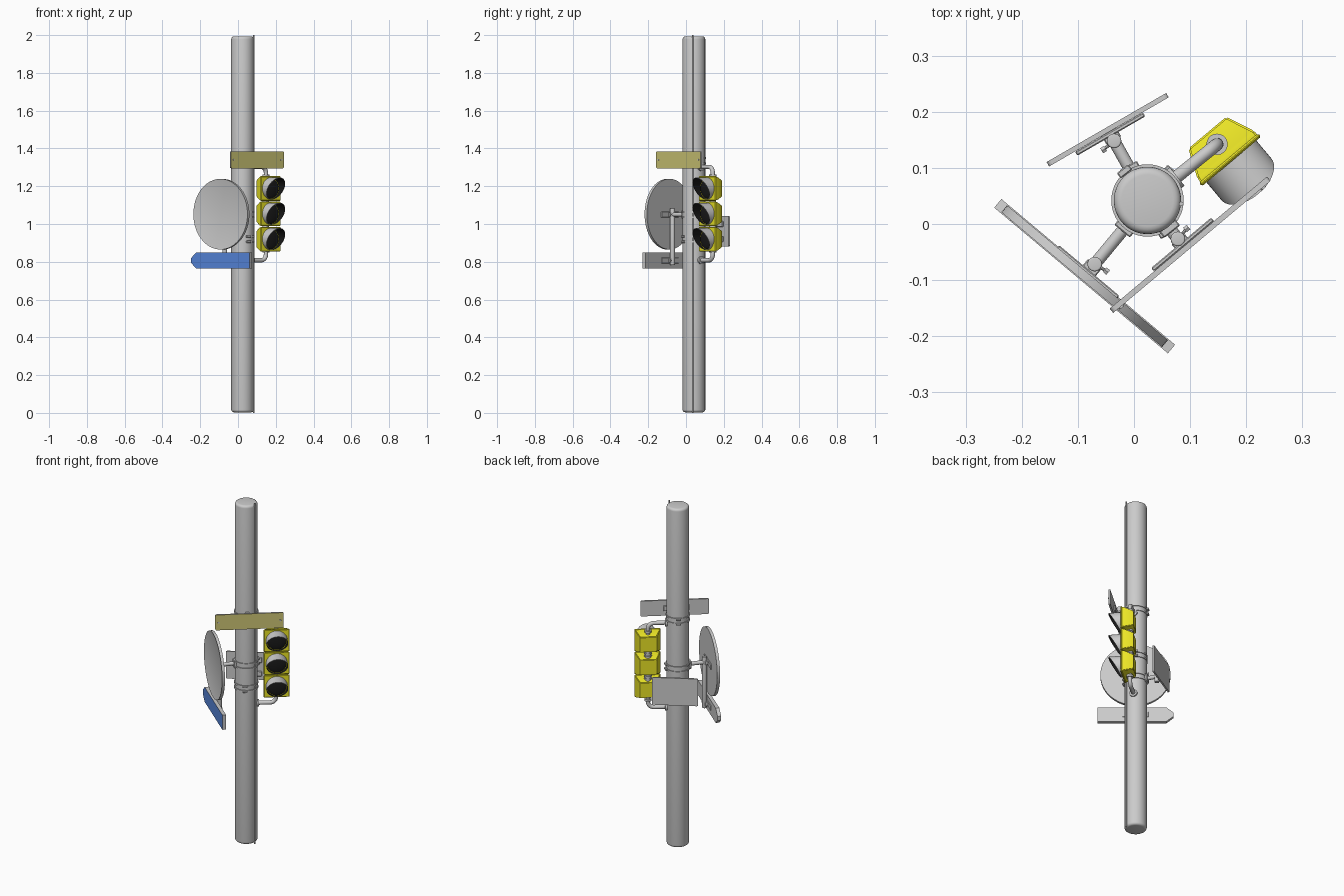
import bpy, bmesh
from math import sin, cos, pi, radians
from mathutils import Matrix, Vector

if "Cube" in bpy.data.objects:
    bpy.data.objects.remove(bpy.data.objects["Cube"])

POLE = Vector((0.024, 0.042, 0))


def material(name, color):
    m = bpy.data.materials.new(name)
    m.diffuse_color = (*color, 1)
    m.use_nodes = True
    m.node_tree.nodes["Principled BSDF"].inputs["Base Color"].default_value = m.diffuse_color
    return m


YELLOW = material("signal_yellow", (0.85, 0.80, 0.02))
OLIVE = material("sign_yellow", (0.62, 0.57, 0.18))
BLUE = material("sign_blue", (0.10, 0.25, 0.75))
BLACK = material("lens_black", (0.01, 0.01, 0.01))


def frame(x, y, degrees):
    """Local frame: x along the panel, -y is the facing direction."""
    return Matrix.Translation((x, y, 0)) @ Matrix.Rotation(radians(degrees), 4, 'Z')


def finish(name, bm, matrix=Matrix(), mats=(), recalc=True):
    if recalc:
        bmesh.ops.recalc_face_normals(bm, faces=bm.faces)
    me = bpy.data.meshes.new(name)
    bm.to_mesh(me)
    bm.free()
    for m in mats:
        me.materials.append(m)
    ob = bpy.data.objects.new(name, me)
    bpy.context.collection.objects.link(ob)
    ob.matrix_world = matrix
    bpy.ops.object.select_all(action='DESELECT')
    ob.select_set(True)
    bpy.context.view_layer.objects.active = ob
    bpy.ops.object.shade_smooth_by_angle(angle=radians(35))
    return ob


def rod(name, a, b, r, sides=20, bevel=0):
    a, b = Vector(a), Vector(b)
    bm = bmesh.new()
    bmesh.ops.create_cone(bm, cap_ends=True, segments=sides, radius1=r, radius2=r, depth=(b - a).length)
    if bevel:
        rims = [e for e in bm.edges if abs(e.verts[0].co.z - e.verts[1].co.z) < 1e-6]
        bmesh.ops.bevel(bm, geom=rims, offset=bevel, segments=4, profile=0.5, affect='EDGES')
    rot = (b - a).to_track_quat('Z', 'Y').to_matrix().to_4x4()
    return finish(name, bm, Matrix.Translation((a + b) / 2) @ rot)


def box(name, size, center, matrix, mats=(), bevel=0.002):
    bm = bmesh.new()
    bmesh.ops.create_cube(bm, size=1, matrix=Matrix.Translation(center) @ Matrix.Diagonal((*size, 1)))
    bmesh.ops.bevel(bm, geom=bm.edges[:], offset=bevel, segments=1, affect='EDGES')
    return finish(name, bm, matrix, mats)


def plate(name, outline, z, thick, matrix, face_mat=None, rim=0.0):
    """Extruded outline, optionally coloured on its front face only."""
    bm = bmesh.new()
    f = bm.faces.new([bm.verts.new((x, thick / 2, z + h)) for x, h in outline])
    ext = bmesh.ops.extrude_face_region(bm, geom=[f])
    bmesh.ops.translate(bm, vec=(0, -thick, 0), verts=[v for v in ext['geom'] if isinstance(v, bmesh.types.BMVert)])
    bmesh.ops.recalc_face_normals(bm, faces=bm.faces)
    bm.normal_update()
    front = [g for g in bm.faces if g.normal.y < -0.9]
    if rim:
        bmesh.ops.inset_region(bm, faces=front, thickness=rim, depth=-0.002)
    for g in front:
        g.material_index = 1 if face_mat else 0
    return finish(name, bm, matrix, (None, face_mat) if face_mat else ())


def rounded(w, h, r, n=5):
    pts = []
    for k, (sx, sz) in enumerate(((1, 1), (-1, 1), (-1, -1), (1, -1))):
        for i in range(n + 1):
            a = (k + i / n) * pi / 2
            pts.append((sx * (w / 2 - r) + r * cos(a), sz * (h / 2 - r) + r * sin(a)))
    return pts


def ring(name, z, r, h):
    """Strap around the pole, built as a closed sleeve."""
    bm = bmesh.new()
    for rr in (r, 0.0595):
        bmesh.ops.create_cone(bm, cap_ends=False, segments=48, radius1=rr, radius2=rr, depth=h)
    ends = [e for e in bm.edges if e.is_boundary]
    for s in (1, -1):
        bmesh.ops.bridge_loops(bm, edges=[e for e in ends if e.verts[0].co.z * s > 0])
    return finish(name, bm, Matrix.Translation(POLE + Vector((0, 0, z))))


def mount(name, fr, post_y, post_z, arm_z, plate_zs):
    """Vertical post behind a sign, arm to the pole, straps and back rails."""
    p = fr @ Vector((0, post_y, 0))
    up = lambda z: Vector((0, 0, z))
    rod(name + "_post", p + up(post_z[0]), p + up(post_z[1]), 0.013, bevel=0.003)
    rod(name + "_arm", p + up(arm_z), POLE + up(arm_z), 0.011)
    d = (p - POLE).normalized()
    clamp = Matrix.Translation(POLE) @ d.to_track_quat('Y', 'Z').to_matrix().to_4x4()
    for s in (1, -1):
        ring(name + "_strap", arm_z + s * 0.014, 0.0645, 0.009)
        box(name + "_strap_lock", (0.026, 0.012, 0.012), (0, -0.066, arm_z + s * 0.014), clamp)
    box(name + "_pole_clamp", (0.036, 0.014, 0.045), (0, 0.064, arm_z), clamp)
    for z in plate_zs:
        box(name + "_back_rail", (0.14, 0.008, 0.03), (0, 0.009, z), fr)
        box(name + "_post_clamp", (0.03, post_y, 0.024), (0, post_y / 2, z), fr)
        rod(name + "_bolt", fr @ Vector((0, post_y, z)), fr @ Vector((0.024, post_y + 0.004, z)), 0.003, 10)
        rod(name + "_nut", fr @ Vector((0.02, post_y + 0.004, z)), fr @ Vector((0.028, post_y + 0.004, z)), 0.006, 6)


# Pole with rounded ends and a cable strip along its side
rod("pole", POLE + Vector((0, 0, 0.003)), POLE + Vector((0, 0, 1.993)), 0.060, 48, bevel=0.014)
rod("cable_strip", POLE + Vector((0.06, -0.006, 0)), POLE + Vector((0.06, -0.006, 2.0)), 0.004, 10)

# Yellow name plate facing front right
F = frame(0.1, -0.037, 40)
plate("yellow_plate", rounded(0.366, 0.09, 0.008), 1.34, 0.010, F, OLIVE)
mount("yellow_plate", F @ Matrix.Translation((-0.010, 0, 0)), 0.022, (1.30, 1.38), 1.335, (1.34,))
for x in (-0.165, 0.165):
    rod("plate_screw", F @ Vector((x, 0, 1.34)), F @ Vector((x, -0.008, 1.34)), 0.005, 12)

# Round sign and blue arrow sign sharing one post, facing front left
F = frame(-0.088, -0.093, -40)
circle = [(0.187 * cos(i * pi / 32), 0.187 * sin(i * pi / 32)) for i in range(64)]
plate("round_sign", circle, 1.052, 0.016, F, rim=0.006)
arrow = [(0.202, -0.043), (0.202, 0.043), (-0.165, 0.043), (-0.202, 0.012), (-0.202, -0.012), (-0.165, -0.043)]
plate("arrow_sign", arrow, 0.807, 0.020, F, BLUE)
mount("round_sign", F, 0.028, (0.783, 1.082), 1.05, (1.05, 0.807))

# Plain rectangular sign facing back left
F = frame(-0.047, 0.168, 210)
plate("back_sign", rounded(0.246, 0.16, 0.008), 0.962, 0.009, F)
mount("back_sign", F, 0.023, (0.885, 1.03), 0.92, (0.92, 1.0))

# Traffic signal: three tapered housings with lenses and slanted hoods
S = frame(0.148, 0.142, 40)
FRONT = -0.036
for label, z in (("top", 1.188), ("middle", 1.054), ("bottom", 0.920)):
    bm = bmesh.new()
    sections = ((0.027, 0.044, 0.044), (-0.024, 0.066, 0.062), (FRONT, 0.066, 0.062))
    loops = [[bm.verts.new((sx * w, y, z + sz * h)) for sx, sz in ((1, 1), (-1, 1), (-1, -1), (1, -1))]
             for y, w, h in sections]
    for a, b in zip(loops, loops[1:]):
        for i in range(4):
            bm.faces.new((a[i], a[i - 1], b[i - 1], b[i]))
    bm.faces.new(loops[0])
    bm.faces.new(loops[-1])
    bmesh.ops.bevel(bm, geom=bm.edges[:], offset=0.003, segments=2, affect='EDGES')
    finish(label + "_housing", bm, S, (YELLOW,))
    box(label + "_door", (0.138, 0.008, 0.130), (0, FRONT, z), S, (YELLOW,), 0.003)

    bm = bmesh.new()
    bmesh.ops.create_uvsphere(bm, u_segments=32, v_segments=16, radius=0.054)
    bmesh.ops.scale(bm, vec=(1, 0.22, 1), verts=bm.verts)
    finish(label + "_lens", bm, S @ Matrix.Translation((0, FRONT - 0.002, z)), (BLACK,))

    # Hood: grey shell outside, black lining inside
    bm = bmesh.new()
    N = 48
    rows = []
    for r, back in ((0.058, 0), (0.058, 1), (0.0555, 1), (0.0555, 0)):
        row = []
        for i in range(N):
            a = 2 * pi * i / N
            reach = (0.010 + 0.067 * (1 + sin(a)) / 2) if back else 0
            row.append(bm.verts.new((r * cos(a), FRONT - 0.002 - reach, z + r * sin(a))))
        rows.append(row)
    for k in range(4):
        a, b = rows[k], rows[(k + 1) % 4]
        for i in range(N):
            f = bm.faces.new((a[i - 1], a[i], b[i], b[i - 1]))
            f.material_index = int(k == 2)
    finish(label + "_hood", bm, S, (None, BLACK))

for z in (0.987, 1.121):
    rod("housing_joint", S @ Vector((0, 0, z - 0.03)), S @ Vector((0, 0, z + 0.03)), 0.017)
    for s in (1, -1):
        rod("joint_collar", S @ Vector((0, 0, z + s * 0.008 - 0.003)), S @ Vector((0, 0, z + s * 0.008 + 0.003)), 0.021)

# Bent pipes holding the signal above and below
out = Vector((0.148, 0.142, 0)) - POLE
reach = out.length
out.normalize()
for label, z, s in (("upper", 1.302, -1), ("lower", 0.808, 1)):
    R = 0.032
    path = [(0.05, 0)] + [(reach - R + R * sin(t * pi / 16), R - R * cos(t * pi / 16)) for t in range(9)] + [(reach, 0.07)]
    cu = bpy.data.curves.new(label + "_signal_arm", 'CURVE')
    cu.dimensions = '3D'
    cu.bevel_depth = 0.0115
    cu.bevel_resolution = 5
    sp = cu.splines.new('POLY')
    sp.points.add(len(path) - 1)
    for p, (d, h) in zip(sp.points, path):
        p.co = (*(POLE + out * d + Vector((0, 0, z + s * h))), 1)
    ob = bpy.data.objects.new(label + "_signal_arm", cu)
    bpy.context.collection.objects.link(ob)
    rod(label + "_arm_flange", POLE + out * 0.055 + Vector((0, 0, z)), POLE + out * 0.068 + Vector((0, 0, z)), 0.021)
    zc = z + s * 0.046
    rod(label + "_arm_collar", S @ Vector((0, 0, zc - 0.006)), S @ Vector((0, 0, zc + 0.006)), 0.019)
